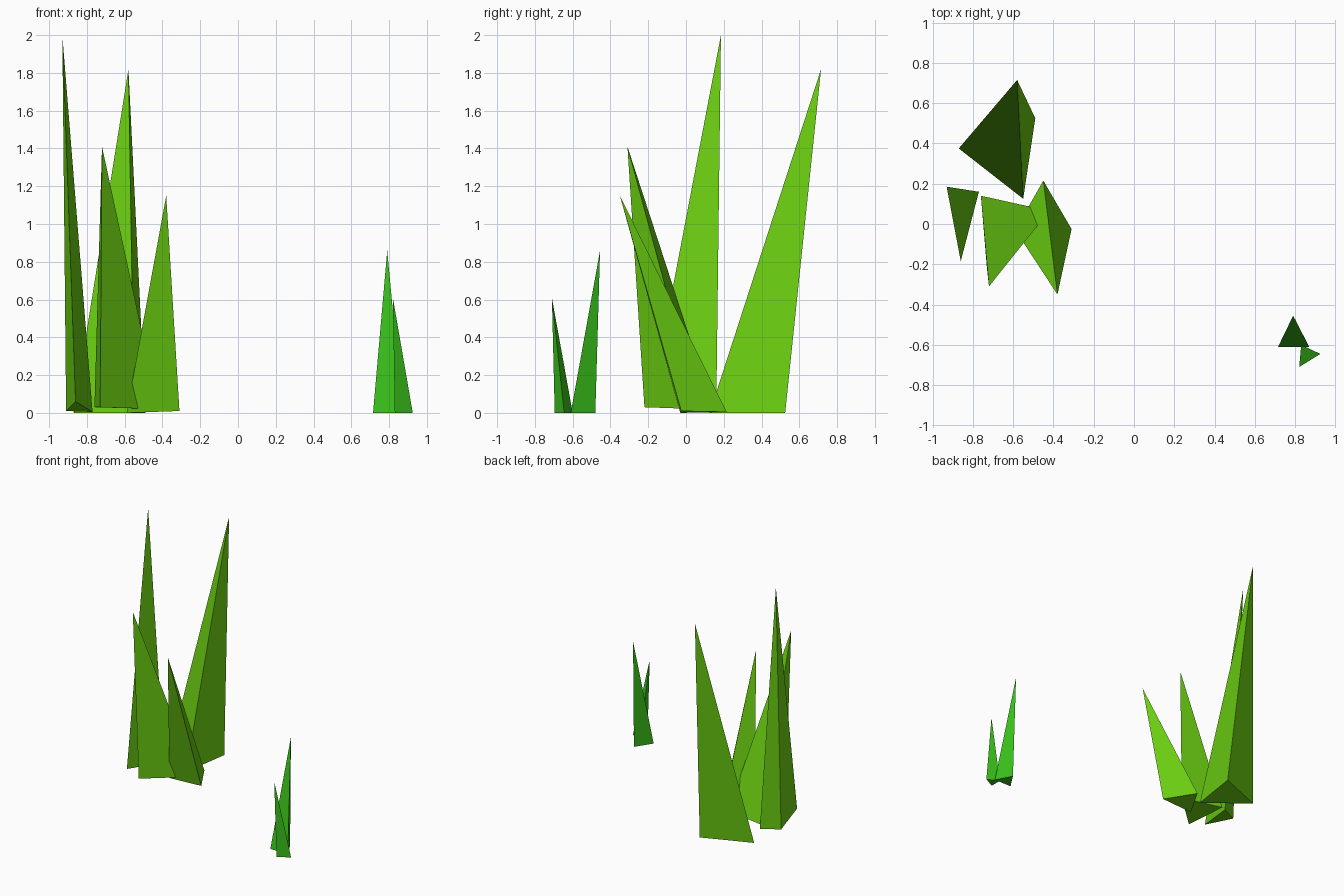
import bpy, bmesh

if "Cube" in bpy.data.objects:
    bpy.data.objects.remove(bpy.data.objects["Cube"])


def material(name, color):
    m = bpy.data.materials.new(name)
    m.diffuse_color = color
    m.use_nodes = True
    m.node_tree.nodes["Principled BSDF"].inputs["Base Color"].default_value = m.diffuse_color
    return m


def blade(name, tip, base, mat):
    """Three-sided spike: a base triangle drawn to a leaning tip."""
    bm = bmesh.new()
    ring = [bm.verts.new(p) for p in base]
    apex = bm.verts.new(tip)
    bm.faces.new(ring)
    for i in range(3):
        bm.faces.new((ring[i], ring[(i + 1) % 3], apex))
    bmesh.ops.recalc_face_normals(bm, faces=bm.faces)
    mesh = bpy.data.meshes.new(name)
    bm.to_mesh(mesh)
    bm.free()
    mesh.materials.append(mat)
    bpy.context.collection.objects.link(bpy.data.objects.new(name, mesh))


light = material("light_green", (0.15, 0.64, 0.006, 1))
deep = material("deep_green", (0.04, 0.52, 0.01, 1))

# Large tuft of four blades
blade("grass_blade_back", (-0.58, 0.715, 1.82),
      [(-0.87, 0.375, 0), (-0.55, 0.125, 0), (-0.49, 0.525, 0)], light)
blade("grass_blade_left", (-0.93, 0.185, 2.0),
      [(-0.86, -0.185, 0.06), (-0.77, 0.16, 0.005), (-0.91, 0.09, 0.01)], light)
blade("grass_blade_front", (-0.72, -0.31, 1.41),
      [(-0.73, -0.22, 0.03), (-0.42, 0.065, 0.02), (-0.76, 0.14, 0.03)], light)
blade("grass_blade_right", (-0.38, -0.35, 1.15),
      [(-0.59, -0.03, 0), (-0.31, -0.025, 0.01), (-0.45, 0.215, 0.005)], light)

# Small tuft of two blades
blade("small_blade_back", (0.79, -0.455, 0.86),
      [(0.715, -0.61, 0), (0.87, -0.61, 0), (0.80, -0.48, 0)], deep)
blade("small_blade_front", (0.82, -0.71, 0.61),
      [(0.83, -0.695, 0), (0.925, -0.645, 0), (0.83, -0.60, 0)], deep)
